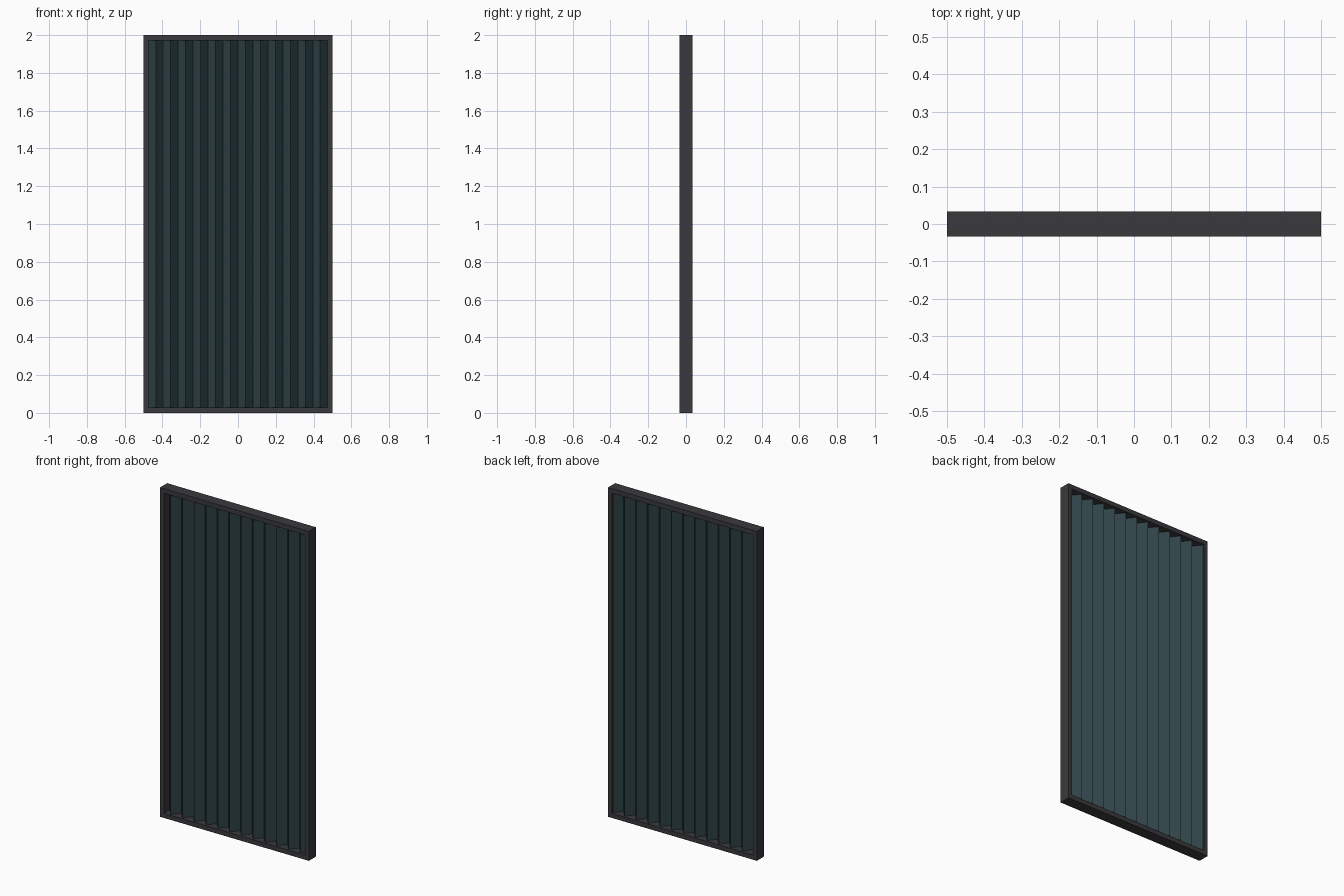
import bpy, bmesh

if "Cube" in bpy.data.objects:
    bpy.data.objects.remove(bpy.data.objects["Cube"])

W, H, D = 0.5, 2.0, 0.034      # half width, height, half depth
SIDE, RAIL = 0.025, 0.028      # frame member widths
PLEATS, AMP = 12, 0.024        # fold count and half fold depth


def material(name, rgb):
    m = bpy.data.materials.new(name)
    m.diffuse_color = (*rgb, 1)
    m.use_nodes = True
    m.node_tree.nodes["Principled BSDF"].inputs["Base Color"].default_value = m.diffuse_color
    return m


def make_object(name, bm, mat):
    mesh = bpy.data.meshes.new(name)
    bm.to_mesh(mesh)
    bm.free()
    mesh.materials.append(mat)
    ob = bpy.data.objects.new(name, mesh)
    bpy.context.collection.objects.link(ob)
    return ob


charcoal = material("charcoal_frame", (0.042, 0.042, 0.048))
teal = material("dark_teal_mesh", (0.028, 0.055, 0.062))

# Frame: rectangular ring bridged between outer and inner loops, front to back
bm = bmesh.new()
rings = []
for w, z0, z1, y in ((W, 0, H, -D), (W, 0, H, D),
                     (W - SIDE, RAIL, H - RAIL, D),
                     (W - SIDE, RAIL, H - RAIL, -D)):
    rings.append([bm.verts.new((x, y, z))
                  for x, z in ((-w, z0), (w, z0), (w, z1), (-w, z1))])
for i, a in enumerate(rings):
    b = rings[(i + 1) % 4]
    for j in range(4):
        k = (j + 1) % 4
        bm.faces.new((a[j], a[k], b[k], b[j]))
bmesh.ops.recalc_face_normals(bm, faces=bm.faces)
make_object("door_frame", bm, charcoal)

# Pleated screen: zigzag profile, both ends at the back, extruded up
bm = bmesh.new()
half = (W - SIDE) / PLEATS
pts = [bm.verts.new((-W + SIDE + i * half, -AMP if i % 2 else AMP, RAIL))
       for i in range(2 * PLEATS + 1)]
edges = [bm.edges.new(p) for p in zip(pts, pts[1:])]
ext = bmesh.ops.extrude_edge_only(bm, edges=edges)["geom"]
top = [v for v in ext if isinstance(v, bmesh.types.BMVert)]
bmesh.ops.translate(bm, verts=top, vec=(0, 0, H - 2 * RAIL))
bmesh.ops.recalc_face_normals(bm, faces=bm.faces)
screen = make_object("pleated_screen", bm, teal)
sol = screen.modifiers.new("thickness", 'SOLIDIFY')
sol.thickness = 0.001
sol.offset = 0
